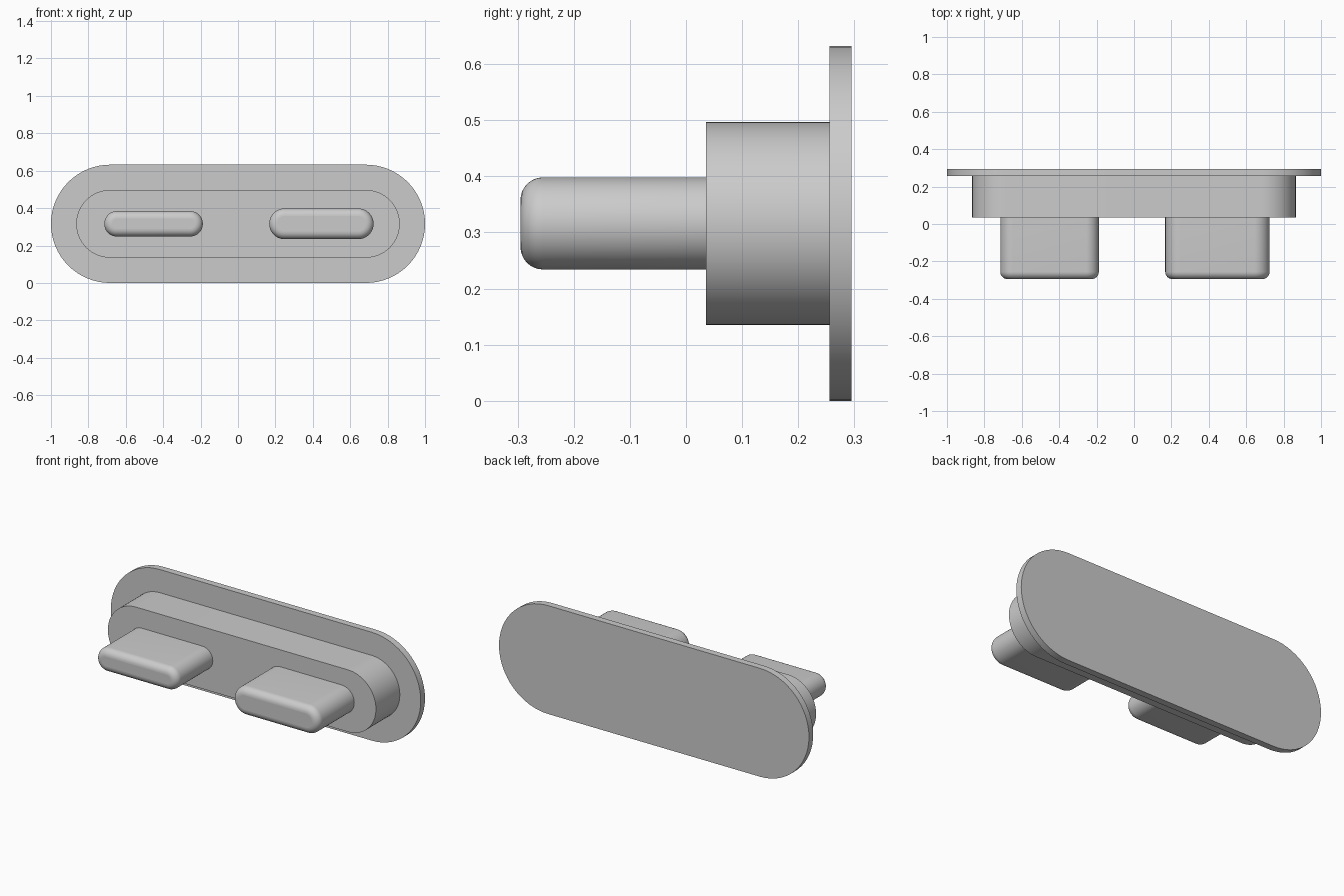
import bpy
import bmesh
from math import sin, cos, pi

cube = bpy.data.objects.get("Cube")
if cube:
    bpy.data.objects.remove(cube, do_unlink=True)

# Single grey material
grey = bpy.data.materials.new("plain_grey")
grey.use_nodes = True
colour = (0.6, 0.6, 0.6, 1.0)
grey.diffuse_color = colour
grey.node_tree.nodes["Principled BSDF"].inputs["Base Color"].default_value = colour

MID_Z = 0.316
ARC_STEPS = 32
FILLET_STEPS = 8


def stadium(x0, x1, radius, inset):
    """Rounded slot outline in the xz plane."""
    r = radius - inset
    points = []
    for centre, start in ((x1 - radius, -pi / 2), (x0 + radius, pi / 2)):
        for i in range(ARC_STEPS + 1):
            a = start + pi * i / ARC_STEPS
            points.append((centre + r * cos(a), MID_Z + r * sin(a)))
    return points


def slot_block(name, x0, x1, radius, front, back, fillet=0.0):
    """Slot outline extruded along y, with an optional rounded front rim."""
    levels = [(0.0, back)]
    if fillet:
        for i in range(FILLET_STEPS + 1):
            a = pi / 2 * i / FILLET_STEPS
            levels.append((fillet * (1 - cos(a)), front + fillet * (1 - sin(a))))
    else:
        levels.append((0.0, front))

    bm = bmesh.new()
    rings = [[bm.verts.new((x, y, z)) for x, z in stadium(x0, x1, radius, inset)]
             for inset, y in levels]
    count = len(rings[0])
    for a, b in zip(rings, rings[1:]):
        for i in range(count):
            j = (i + 1) % count
            bm.faces.new((a[i], a[j], b[j], b[i])).smooth = True
    # Flat caps with crisp rims
    for ring in (rings[0], rings[-1]):
        cap = bm.faces.new(ring)
        for edge in cap.edges:
            edge.smooth = False
    bmesh.ops.recalc_face_normals(bm, faces=bm.faces)

    mesh = bpy.data.meshes.new(name)
    bm.to_mesh(mesh)
    bm.free()
    mesh.materials.append(grey)
    obj = bpy.data.objects.new(name, mesh)
    bpy.context.collection.objects.link(obj)
    return obj


# Thin back flange and the thicker body in front of it
slot_block("back_flange", -1.0, 1.0, 0.316, 0.256, 0.295)
slot_block("body", -0.865, 0.865, 0.181, 0.036, 0.27)

# Two prongs, the left one slightly larger
slot_block("right_prong", -0.715, -0.188, 0.068, -0.295, 0.05, fillet=0.04)
slot_block("left_prong", 0.167, 0.725, 0.082, -0.295, 0.05, fillet=0.04)
